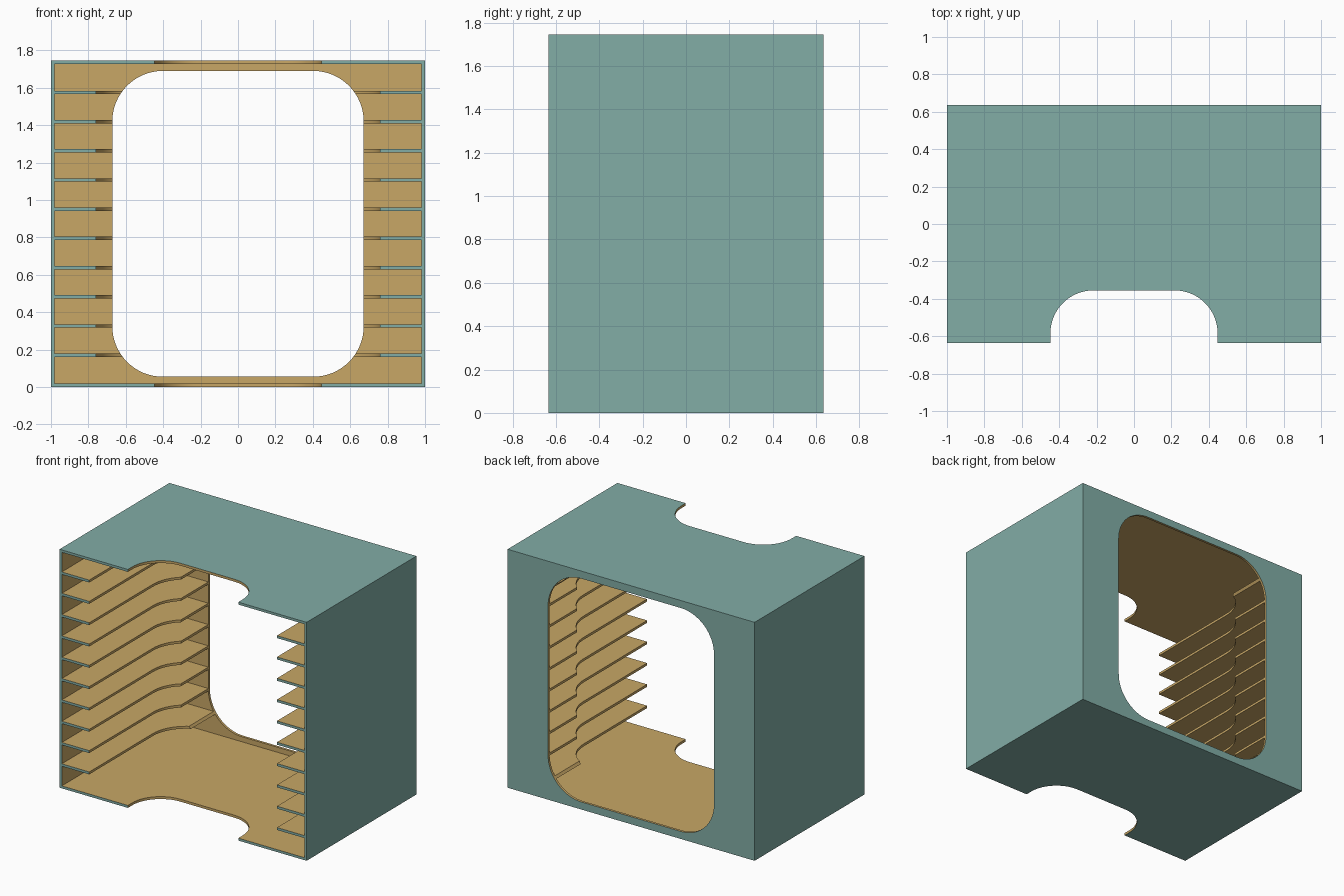
import bpy, bmesh, math
from mathutils import Vector

if "Cube" in bpy.data.objects:
    bpy.data.objects.remove(bpy.data.objects["Cube"])

W, D, H = 1.0, 0.635, 1.745      # half width, half depth, height
T = 0.018                        # sheet thickness
SHELVES, PITCH = 10, 0.156


def material(name, rgb):
    m = bpy.data.materials.new(name)
    m.diffuse_color = (*rgb, 1)
    m.use_nodes = True
    m.node_tree.nodes["Principled BSDF"].inputs["Base Color"].default_value = m.diffuse_color
    return m


TEAL = material("teal_outside", (0.223, 0.418, 0.381))
TAN = material("tan_inside", (0.578, 0.386, 0.133))


def new_object(name, bm):
    bmesh.ops.recalc_face_normals(bm, faces=bm.faces)
    me = bpy.data.meshes.new(name)
    bm.to_mesh(me)
    bm.free()
    ob = bpy.data.objects.new(name, me)
    bpy.context.collection.objects.link(ob)
    return ob


def add_box(bm, lo, hi):
    lo, hi = Vector(lo), Vector(hi)
    vs = bmesh.ops.create_cube(bm, size=1)["verts"]
    for v in vs:
        v.co = (lo + hi) / 2 + Vector(a * b for a, b in zip(v.co, hi - lo))


def rounded_prism(name, u, v0, v1, r, w0, w1, axis, seg=16):
    """Rounded rectangle of half width u, height v0..v1, extruded w0..w1 along y or z."""
    pts = []
    for cx, cy, a0 in ((u - r, v1 - r, 0), (r - u, v1 - r, 90),
                       (r - u, v0 + r, 180), (u - r, v0 + r, 270)):
        for i in range(seg + 1):
            a = math.radians(a0 + 90 * i / seg)
            pts.append((cx + r * math.cos(a), cy + r * math.sin(a)))
    place = (lambda p, w: (p[0], w, p[1])) if axis == "y" else (lambda p, w: (p[0], p[1], w))
    bm = bmesh.new()
    face = bm.faces.new([bm.verts.new(place(p, w0)) for p in pts])
    new = bmesh.ops.extrude_face_region(bm, geom=[face])["geom"]
    shift = Vector((0, w1 - w0, 0)) if axis == "y" else Vector((0, 0, w1 - w0))
    bmesh.ops.translate(bm, vec=shift, verts=[g for g in new if isinstance(g, bmesh.types.BMVert)])
    ob = new_object(name, bm)
    ob.hide_render = True
    return ob


def carve(ob, cutters):
    for c in cutters:
        mod = ob.modifiers.new("cut", "BOOLEAN")
        mod.operation, mod.solver, mod.object = "DIFFERENCE", "EXACT", c
    dg = bpy.context.evaluated_depsgraph_get()
    me = bpy.data.meshes.new_from_object(ob.evaluated_get(dg))
    ob.modifiers.clear()
    ob.data = me


def paint(ob, outer):
    """Faces lying on the outer planes are teal, all others tan."""
    me = ob.data
    me.materials.clear()
    me.materials.append(TEAL)
    me.materials.append(TAN)
    for p in me.polygons:
        p.material_index = 0 if outer(p.center) else 1
    bpy.ops.object.select_all(action="DESELECT")
    ob.select_set(True)
    bpy.context.view_layer.objects.active = ob
    bpy.ops.object.shade_smooth_by_angle(angle=math.radians(30))


# Cutters: open interior, rear window, front finger arch, shelf recess
bm = bmesh.new()
add_box(bm, (T - W, -2, T), (W - T, D - T, H - T))
interior = new_object("interior_cutter", bm)
interior.hide_render = True
window = rounded_prism("window_cutter", 0.672, 0.055, 1.69, 0.27, -2, 2, "y")
arch = rounded_prism("arch_cutter", 0.447, -2, -0.355, 0.23, -1, 3, "z")
recess = rounded_prism("recess_cutter", 0.76, -2, 0.37, 0.27, -1, 3, "z")

# Outer shell
bm = bmesh.new()
add_box(bm, (-W, -D, 0), (W, D, H))
shell = new_object("cabinet_shell", bm)
carve(shell, (interior, window, arch))
paint(shell, lambda c: abs(c.x) > W - 1e-3 or abs(c.y) > D - 1e-3 or abs(c.z - H / 2) > H / 2 - 1e-3)

# Shelf ledges, each following the recess and the window
bm = bmesh.new()
for i in range(SHELVES):
    z = H / 2 + (i - (SHELVES - 1) / 2) * PITCH
    add_box(bm, (T - W, -D, z - T / 2), (W - T, D - T, z + T / 2))
ledges = new_object("shelf_ledges", bm)
carve(ledges, (recess, window))
paint(ledges, lambda c: c.y < 1e-3 - D)

for c in (interior, window, arch, recess):
    bpy.data.objects.remove(c)
